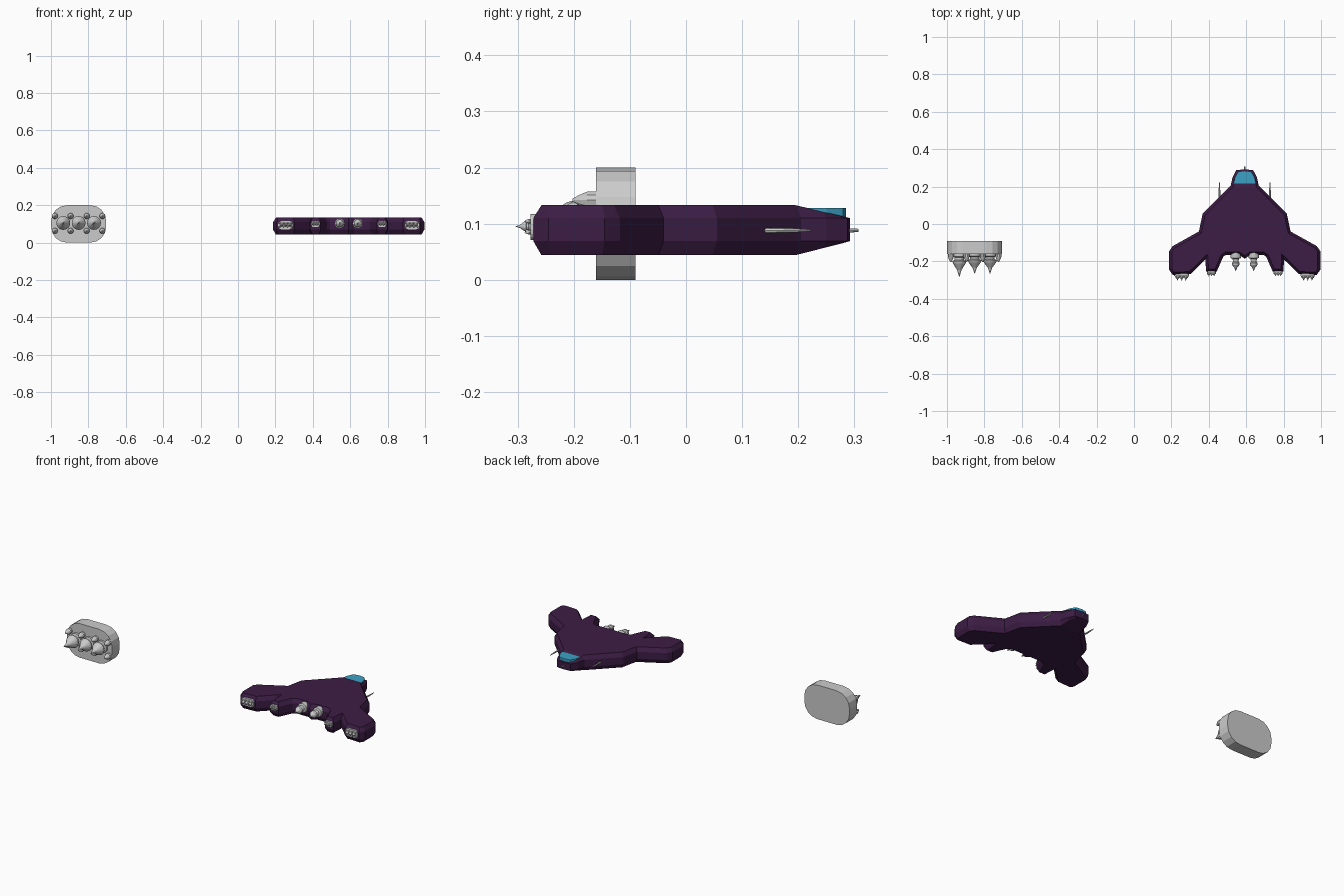
import bpy, bmesh
from math import sin, cos, pi
from mathutils import Vector

if "Cube" in bpy.data.objects:
    bpy.data.objects.remove(bpy.data.objects["Cube"])

CX, ZC = 0.592, 0.089          # ship centre line and mid height


def material(name, rgb):
    m = bpy.data.materials.new(name)
    m.diffuse_color = (*rgb, 1)
    m.use_nodes = True
    m.node_tree.nodes["Principled BSDF"].inputs["Base Color"].default_value = m.diffuse_color
    return m


purple = material("hull_purple", (0.045, 0.012, 0.058))
teal = material("canopy_teal", (0.045, 0.36, 0.56))


def finish(name, bm, mat=None):
    bmesh.ops.recalc_face_normals(bm, faces=bm.faces)
    me = bpy.data.meshes.new(name)
    bm.to_mesh(me)
    bm.free()
    ob = bpy.data.objects.new(name, me)
    bpy.context.collection.objects.link(ob)
    if mat:
        me.materials.append(mat)
    return ob


def skin(bm, rings):
    """Bridge equal-length rings of points and cap both ends."""
    vs = [[bm.verts.new(p) for p in r] for r in rings]
    n = len(vs[0])
    for a, b in zip(vs, vs[1:]):
        for i in range(n):
            j = (i + 1) % n
            bm.faces.new((a[i], a[j], b[j], b[i]))
    bm.faces.new(vs[0])
    bm.faces.new(vs[-1])


def lathe(bm, x, z, profile, n=12):
    """Turned part along y; profile is (y, radius)."""
    skin(bm, [[(x + r * cos(2 * pi * i / n), y, z + r * sin(2 * pi * i / n))
               for i in range(n)] for y, r in profile])


def inset(pts, d):
    """Mitred inward offset of a clockwise outline."""
    out = []
    for i, p in enumerate(pts):
        p = Vector(p)
        a = (p - Vector(pts[i - 1])).normalized()
        b = (Vector(pts[(i + 1) % len(pts)]) - p).normalized()
        na, nb = Vector((a.y, -a.x)), Vector((b.y, -b.x))
        out.append(p + (na + nb) * d / max(1 + na.dot(nb), 0.35))
    return out


def mirrored(half):
    return half + [(-x, y) for x, y in reversed(half) if x > 0]


# Hull: chamfered slab from a mirrored plan outline
half = [(0, .292), (.045, .288), (.065, .25), (.075, .205), (.225, .055),
        (.245, -.04), (.385, -.118), (.404, -.145), (.404, -.245),
        (.385, -.272), (.29, -.268), (.21, -.19), (.207, -.255),
        (.15, -.255), (.115, -.175), (.1, -.165), (.03, -.165), (0, -.185)]
outline = mirrored(half)
inner = inset(outline, .014)
bm = bmesh.new()
skin(bm, [[(CX + p[0], p[1], z) for p in ring] for ring, z in
          ((inner, .044), (outline, .069), (outline, .11), (inner, .133))])
bmesh.ops.bisect_plane(bm, geom=bm.verts[:] + bm.edges[:] + bm.faces[:],
                       plane_co=(0, .195, 0), plane_no=(0, 1, 0))
# Taper the nose above and below the middle band
for v in bm.verts:
    if v.co.y > .195:
        t = min((v.co.y - .195) / .095, 1)
        if v.co.z > .111:
            v.co.z -= (v.co.z - .111) * t
        elif v.co.z < .068:
            v.co.z += (.068 - v.co.z) * t
finish("hull", bm, purple)

# Canopy: flat-topped slab emerging from the sloping nose
can = mirrored([(0, .285), (.035, .28), (.052, .25), (.068, .175), (0, .175)])
bm = bmesh.new()
skin(bm, [[(CX + x, y, z) for x, y in can] for z in (.111, .128)])
finish("canopy", bm, teal)

# Nozzle: collar, waist, flared bell and spike (distance, radius)
NOZZLE = [(0, .036), (.012, .036), (.016, .025), (.028, .025), (.034, .037),
          (.046, .033), (.075, .012), (.108, .001)]
THRUSTER = [(0, .016), (.016, .016), (.03, .010), (.042, .003)]


def engine(name, x, z, w, h, y0, y1, corner, scale, bells, smalls):
    """Rounded block with bells in a row and small thrusters around them."""
    bm = bmesh.new()
    ring = []
    for k, (sx, sz) in enumerate(((1, 1), (-1, 1), (-1, -1), (1, -1))):
        for s in range(5):
            a = (k + s / 4) * pi / 2
            ring.append((sx * (w / 2 - corner) + corner * cos(a),
                         sz * (h / 2 - corner) + corner * sin(a)))
    skin(bm, [[(x + px, y, z + pz) for px, pz in ring] for y in (y0, y1)])
    for dx, extra in bells:
        lathe(bm, x + dx, z + .005 * scale,
              [(y1 - d * scale * extra, r * scale) for d, r in NOZZLE], 16)
    for dx in smalls:
        for dz in (.042, -.037):
            lathe(bm, x + dx * scale, z + dz * scale,
                  [(y1 - d * scale, r * scale) for d, r in THRUSTER], 10)
    return finish(name, bm)


# Separate large engine
engine("large_engine", -.852, .1, .294, .2, -.09, -.16, .085, 1,
       [(-.082, 1.14), (0, .98), (.082, .98)], (-.127, -.043, .043, .127))

# Ship engines, guns and centre nozzles on both sides
for side, s in (("left", -1), ("right", 1)):
    engine(side + "_wing_engine", CX + s * .337, .094, .08, .046, -.255, -.277,
           .018, .25, [(-.022, 1), (0, 1), (.022, 1)],
           (-.127, -.043, .043, .127))
    engine(side + "_inner_engine", CX + s * .178, .1, .048, .032, -.24, -.262,
           .013, .17, [(-.014, 1), (0, 1), (.014, 1)],
           (-.127, -.043, .043, .127))
    bm = bmesh.new()
    lathe(bm, CX + s * .048, .103,
          [(-.15, .027), (-.182, .027), (-.186, .017), (-.202, .015),
           (-.208, .021), (-.22, .019), (-.235, .007), (-.252, .001)], 16)
    finish(side + "_centre_nozzle", bm)
    bm = bmesh.new()
    lathe(bm, CX + s * .135, .088,
          [(.11, .005), (.135, .005), (.19, .004), (.222, .0015)], 8)
    finish(side + "_gun", bm)

# Nose probe
bm = bmesh.new()
lathe(bm, CX, .088, [(.27, .004), (.307, .003)], 8)
finish("nose_probe", bm)
